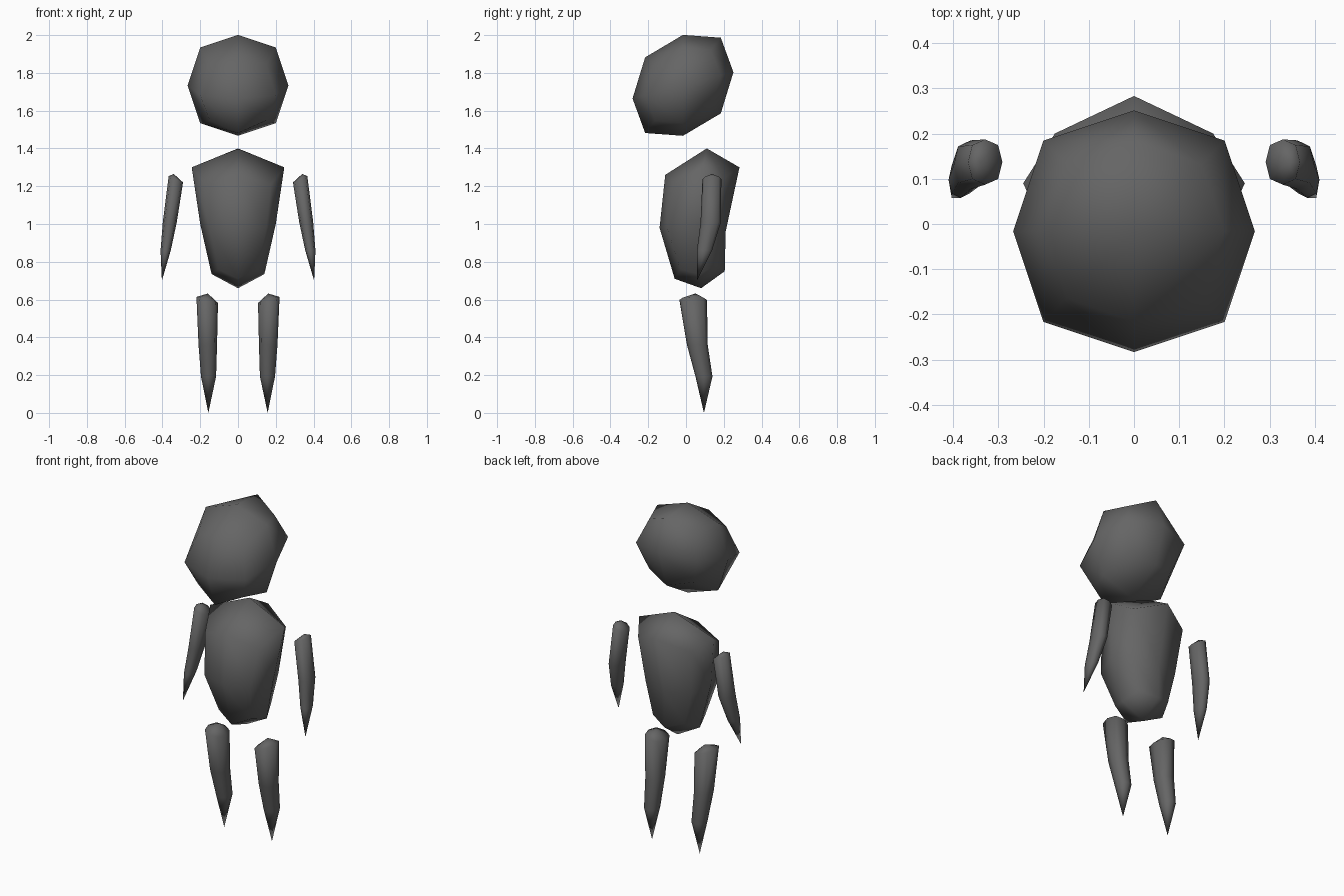
import bpy, bmesh
from mathutils import Matrix

if "Cube" in bpy.data.objects:
    bpy.data.objects.remove(bpy.data.objects["Cube"])

grey = bpy.data.materials.new("dark grey")
grey.diffuse_color = (0.13, 0.13, 0.13, 1)
grey.use_nodes = True
grey.node_tree.nodes["Principled BSDF"].inputs["Base Color"].default_value = grey.diffuse_color


def finish(name, bm):
    """Turn a bmesh into a smooth shaded grey object."""
    bmesh.ops.recalc_face_normals(bm, faces=bm.faces[:])
    for f in bm.faces:
        f.smooth = True
    me = bpy.data.meshes.new(name)
    bm.to_mesh(me)
    bm.free()
    me.materials.append(grey)
    ob = bpy.data.objects.new(name, me)
    bpy.context.collection.objects.link(ob)
    return ob


def ring8(cx, cy, z, rx, ry, tilt=0.0):
    """Rounded square of 8 points; even points are the side middles."""
    unit = [(0, -1), (.75, -.75), (1, 0), (.75, .75),
            (0, 1), (-.75, .75), (-1, 0), (-.75, -.75)]
    return [(cx + u * rx, cy + v * ry, z + u * tilt) for u, v in unit]


def loft(name, top, rings, bottom, pointed=False):
    """Join rings of 8 points; close with four quads, or a pointed tip."""
    bm = bmesh.new()
    rows = [[bm.verts.new(p) for p in r] for r in rings]
    a, b = bm.verts.new(top), bm.verts.new(bottom)
    for r, s in zip(rows, rows[1:]):
        for i in range(8):
            j = (i + 1) % 8
            bm.faces.new((r[i], r[j], s[j], s[i]))
    for i in range(0, 8, 2):
        r, s = rows[0], rows[-1]
        bm.faces.new((a, r[i], r[i + 1], r[(i + 2) % 8]))
        if not pointed:
            bm.faces.new((b, s[i], s[i + 1], s[(i + 2) % 8]))
    if pointed:
        for i in range(8):
            bm.faces.new((b, rows[-1][i], rows[-1][(i + 1) % 8]))
    return finish(name, bm)


def mirrored(pts):
    """Complete a ring from front middle, corner, side, corner, back middle."""
    return pts + [(-x, y, z) for x, y, z in pts[3:0:-1]]


# Head: a cube sheared forward and down, rounded one level
bm = bmesh.new()
bmesh.ops.create_cube(bm, size=0.534)
for v in bm.verts:
    v.co.z += 0.26 * v.co.y
bmesh.ops.transform(bm, matrix=Matrix.Translation((0, -0.016, 1.734)), verts=bm.verts[:])
head = finish("head", bm)
sub = head.modifiers.new("round", 'SUBSURF')
sub.levels = sub.render_levels = 1
sub.use_limit_surface = False

# Torso: wide shoulders narrowing to the hips
loft("torso", (0, .11, 1.40), [
    mirrored([(0, -.11, 1.26), (.175, -.06, 1.21), (.245, .09, 1.30), (.175, .20, 1.24), (0, .283, 1.30)]),
    mirrored([(0, -.14, .98), (.15, -.10, .98), (.20, .05, 1.0), (.15, .165, .97), (0, .21, .96)]),
    mirrored([(0, -.06, .71), (.105, -.03, .76), (.14, .07, .735), (.105, .16, .78), (0, .205, .75)]),
], (0, .08, .66))

# Limbs: tapered to a point, mirrored to the other side
arm = loft("arms", (.34, .137, 1.265), [
    ring8(.329, .137, 1.237, .038, .05, .017),
    ring8(.361, .131, 1.01, .037, .054),
    ring8(.383, .098, .86, .027, .04),
], (.403, .058, .70), True)
leg = loft("legs", (.16, .05, .632), [
    ring8(.163, .038, .598, .057, .073, .016),
    ring8(.160, .060, .36, .049, .055),
    ring8(.156, .095, .193, .04, .045),
], (.157, .095, 0), True)
for limb in (arm, leg):
    m = limb.modifiers.new("other side", 'MIRROR')
    m.use_mirror_merge = False
